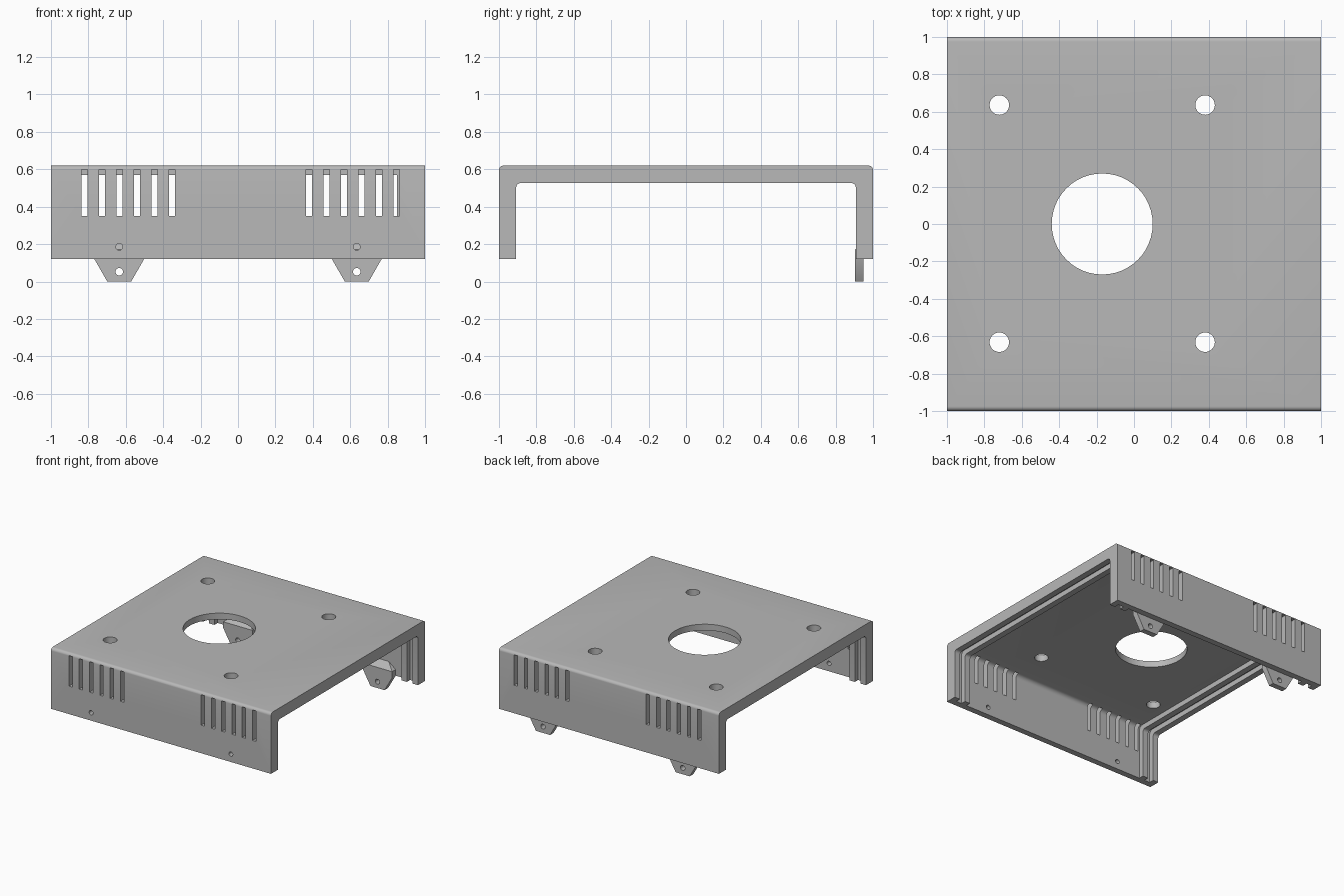
import bpy, bmesh, math
from mathutils import Matrix, Vector

cube = bpy.data.objects.get("Cube")
if cube:
    bpy.data.objects.remove(cube)

grey = bpy.data.materials.new("plain_grey")
grey.use_nodes = True
grey.diffuse_color = (0.48, 0.48, 0.48, 1)
grey.node_tree.nodes["Principled BSDF"].inputs["Base Color"].default_value = grey.diffuse_color

BOTTOM, TOP = 0.12, 0.62


def add_arch(bm, half, low, high, x0, x1, radius):
    """Block running along x with its two upper edges rounded."""
    outline = [(-half, low), (half, low)]
    for side in (1, -1):
        for i in range(7):
            a = math.radians(15 * (i if side == 1 else 6 - i))
            outline.append((side * (half - radius + radius * math.cos(a)),
                            high - radius + radius * math.sin(a)))
    face = bm.faces.new([bm.verts.new((x0, y, z)) for y, z in outline])
    ext = bmesh.ops.extrude_face_region(bm, geom=[face])["geom"]
    verts = [v for v in ext if isinstance(v, bmesh.types.BMVert)]
    bmesh.ops.translate(bm, verts=verts, vec=(x1 - x0, 0, 0))


def add_box(bm, center, size):
    bmesh.ops.create_cube(bm, size=1, matrix=Matrix.Translation(center)
                          @ Matrix.Diagonal((*size, 1)))


def add_cylinder(bm, center, radius, depth, along_y=False):
    turn = Matrix.Rotation(math.pi / 2, 4, "X") if along_y else Matrix()
    bmesh.ops.create_cone(bm, cap_ends=True, segments=48, radius1=radius, radius2=radius,
                          depth=depth, matrix=Matrix.Translation(center) @ turn)


def finish(bm, name):
    bmesh.ops.recalc_face_normals(bm, faces=bm.faces)
    mesh = bpy.data.meshes.new(name)
    bm.to_mesh(mesh)
    bm.free()
    mesh.materials.append(grey)
    obj = bpy.data.objects.new(name, mesh)
    bpy.context.collection.objects.link(obj)
    return obj


def activate(obj):
    bpy.ops.object.select_all(action="DESELECT")
    obj.select_set(True)
    bpy.context.view_layer.objects.active = obj


def cut(obj, bm, name):
    """Subtract a temporary cutter, then remove it."""
    cutter = finish(bm, name)
    cutter.hide_render = True
    activate(obj)
    mod = obj.modifiers.new(name, "BOOLEAN")
    mod.operation, mod.solver, mod.object = "DIFFERENCE", "EXACT", cutter
    bpy.ops.object.modifier_apply(modifier=mod.name)
    bpy.data.objects.remove(cutter)


def smooth(obj):
    activate(obj)
    bpy.ops.object.shade_smooth_by_angle(angle=math.radians(30))


# Cover: rounded block hollowed into a channel
bm = bmesh.new()
add_arch(bm, 1, BOTTOM, TOP, -1, 1, 0.025)
cover = finish(bm, "cover")

bm = bmesh.new()
add_arch(bm, 0.908, 0, 0.527, -1.1, 1.1, 0.025)
cut(cover, bm, "opening")

# Thin middle section and the panel grooves near both ends
bm = bmesh.new()
for x0, x1 in ((-0.85, 0.85), (0.9, 0.95), (-0.95, -0.9)):
    add_arch(bm, 0.95, 0, 0.569, x0, x1, 0.035)
cut(cover, bm, "recesses")

# Two groups of six vent slots in each wall
bm = bmesh.new()
for start in (-0.821, 0.38):
    for i in range(6):
        for side in (-1, 1):
            add_box(bm, (start + i * 0.0935, side * 0.985, 0.475), (0.031, 0.13, 0.25))
cut(cover, bm, "vent_slots")

# Large opening, four mounting holes and two front screw holes
bm = bmesh.new()
add_cylinder(bm, (-0.17, 0, 0.6), 0.27, 0.4)
for x in (-0.72, 0.38):
    for y in (-0.632, 0.636):
        add_cylinder(bm, (x, y, 0.6), 0.052, 0.4)
for x in (-0.635, 0.635):
    add_cylinder(bm, (x, -0.97, 0.185), 0.018, 0.2, along_y=True)
cut(cover, bm, "holes")
smooth(cover)

# Back tabs: tapered below, sloped into the wall above
for side, name in ((-1, "right_tab"), (1, "left_tab")):
    bm = bmesh.new()
    for y, rows in ((0.904, ((0.064, 0), (0.133, 0.12), (0.133, 0.17))),
                    (0.95, ((0.064, 0), (0.133, 0.12), (0.133, 0.17), (0.07, 0.22)))):
        for half, z in rows:
            for s in (-1, 1):
                bm.verts.new((side * 0.635 + s * half, y, z))
    bmesh.ops.convex_hull(bm, input=bm.verts)
    bmesh.ops.dissolve_limit(bm, angle_limit=0.01, verts=bm.verts, edges=bm.edges)
    tab = finish(bm, name)
    bm = bmesh.new()
    add_cylinder(bm, (side * 0.635, 0.92, 0.052), 0.02, 0.2, along_y=True)
    cut(tab, bm, "tab_hole")
    smooth(tab)
